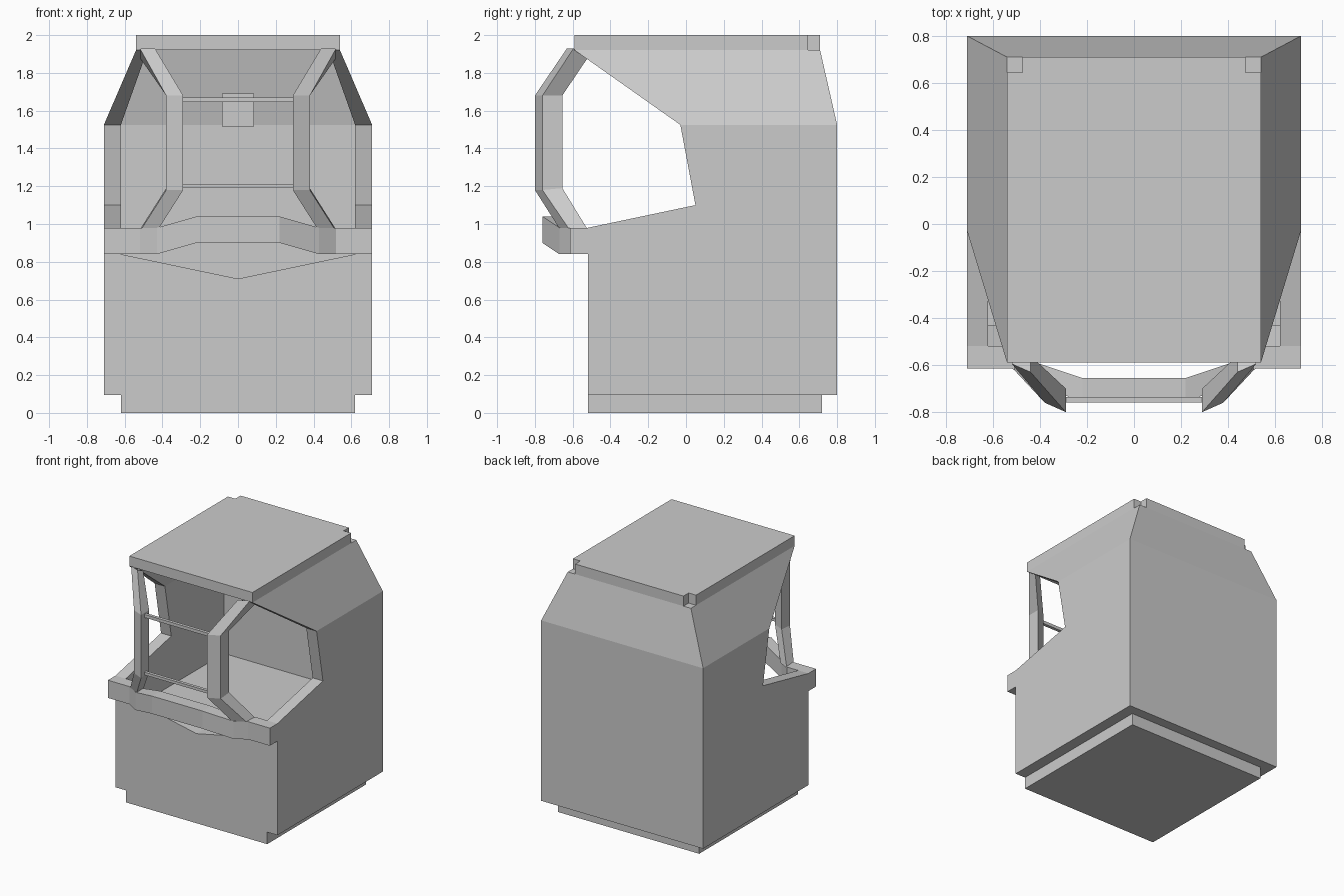
import bpy, bmesh

if "Cube" in bpy.data.objects:
    bpy.data.objects.remove(bpy.data.objects["Cube"])


def loft(name, rings):
    """Bridge matching rings of points and cap both ends."""
    bm = bmesh.new()
    rs = [[bm.verts.new(p) for p in r] for r in rings]
    n = len(rs[0])
    for a, b in zip(rs, rs[1:]):
        for i in range(n):
            j = (i + 1) % n
            bm.faces.new((a[i], a[j], b[j], b[i]))
    bm.faces.new(rs[0][::-1])
    bm.faces.new(rs[-1])
    bmesh.ops.recalc_face_normals(bm, faces=bm.faces)
    me = bpy.data.meshes.new(name)
    bm.to_mesh(me)
    bm.free()
    ob = bpy.data.objects.new(name, me)
    bpy.context.collection.objects.link(ob)
    return ob


def box(name, x, y, z):
    return loft(name, [[(x[0], y[0], h), (x[1], y[0], h), (x[1], y[1], h), (x[0], y[1], h)] for h in z])


def both_sides(name, rings):
    for tag, s in (("right", 1), ("left", -1)):
        loft(f"{name}_{tag}", [[(s * x, y, z) for x, y, z in r] for r in rings])


# Plinth and solid lower body up to the inside floor
box("plinth", (-.62, .62), (-.52, .72), (0, .095))
box("lower_body", (-.62, .62), (-.52, .71), (.095, .71))

# Side walls with the open front profile, then the tapered upper sides
side = [(-.52, .095), (.8, .095), (.8, 1.525), (-.03, 1.525), (.05, 1.10), (-.52, .98)]
both_sides("side_wall", [[(x, y, z) for y, z in side] for x in (.62, .71)])
both_sides("upper_side", [
    [(.62, -.03, 1.525), (.71, -.03, 1.525), (.71, .8, 1.525), (.62, .8, 1.525)],
    [(.48, -.59, 1.92), (.54, -.59, 1.92), (.54, .71, 1.92), (.48, .71, 1.92)]])

# Back wall, vertical then leaning inwards
loft("back_wall", [[(-w, a, z), (w, a, z), (w, b, z), (-w, b, z)] for w, a, b, z in
                   ((.62, .71, .8, .095), (.62, .71, .8, 1.525), (.48, .62, .71, 1.92))])

# V-shaped upper edge of the front wall
both_sides("front_wall_edge", [[(0, y, .71), (.62, y, .71), (.62, y, .84)] for y in (-.52, -.43)])

# Roof slab with notched rear corners
half = [(.54, -.59), (.54, .645), (.475, .645), (.475, .71)]
outline = half + [(-x, y) for x, y in reversed(half)]
loft("roof", [[(x, y, z) for x, y in outline] for z in (1.92, 2.0)])

# Bowed front rail: x, front y, rear y, bottom z
rail = [(.71, -.615, -.52, .84), (.52, -.615, -.52, .84), (.43, -.67, -.585, .84), (.22, -.76, -.655, .90)]
rail += [(-x, a, b, z) for x, a, b, z in reversed(rail)]
loft("front_rail", [[(x, a, z), (x, b, z), (x, b, z + .14), (x, a, z + .14)] for x, a, b, z in rail])

# Bent front pillars
both_sides("front_pillar", [
    [(.43, -.66, .96), (.52, -.61, .96), (.52, -.52, .97), (.43, -.57, .97)],
    [(.29, -.80, 1.18), (.38, -.76, 1.18), (.38, -.655, 1.19), (.29, -.70, 1.19)],
    [(.29, -.80, 1.68), (.38, -.76, 1.68), (.38, -.655, 1.68), (.29, -.70, 1.68)],
    [(.44, -.63, 1.93), (.52, -.595, 1.93), (.52, -.52, 1.88), (.44, -.56, 1.90)]])

# Thin cross bars between the pillars
for name, z in (("lower_bar", (1.19, 1.212)), ("upper_bar", (1.645, 1.67))):
    box(name, (-.3, .3), (-.76, -.735), z)

# Small box mounted on the inner back wall
box("wall_box", (-.085, .085), (.6, .72), (1.515, 1.69))
